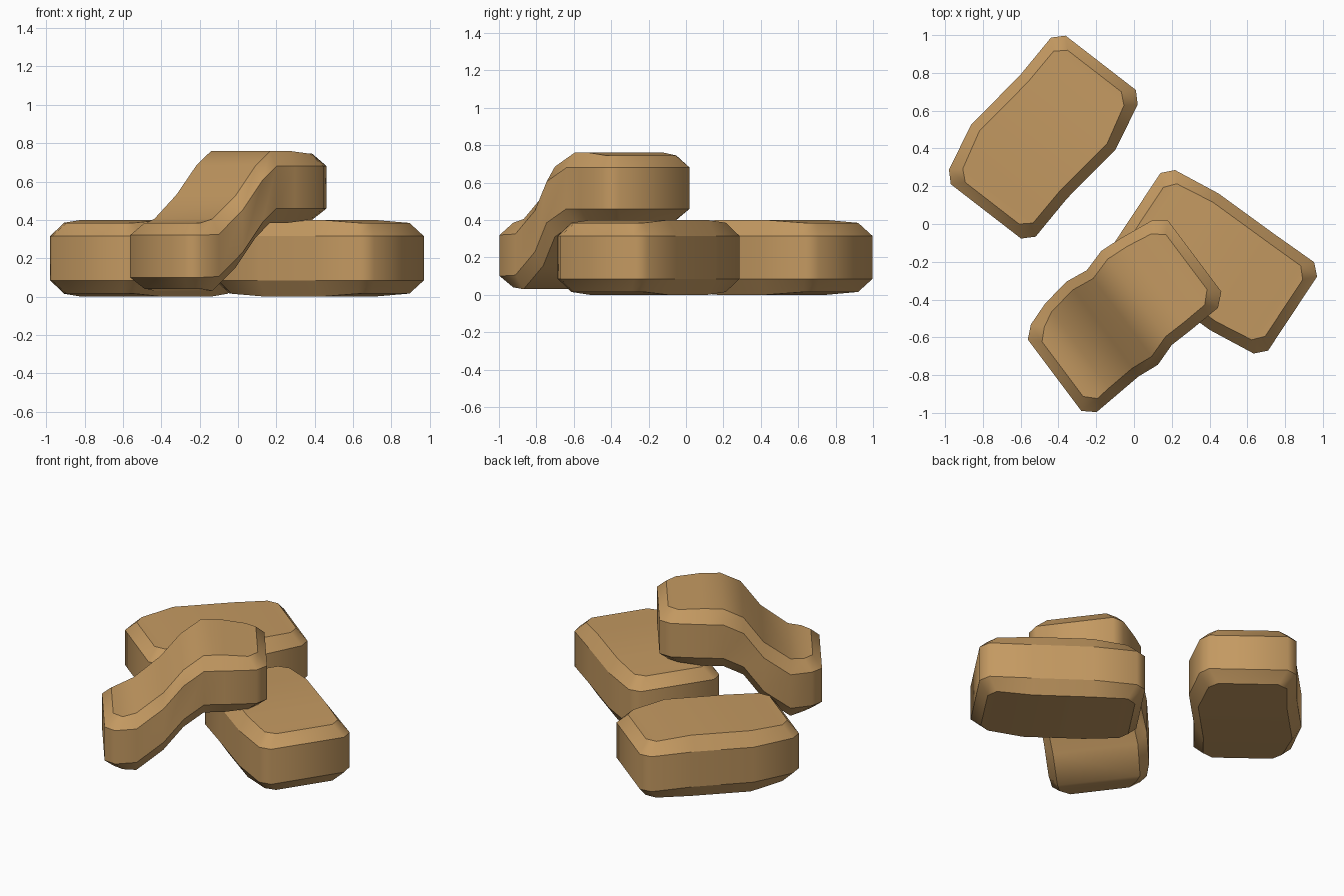
import bpy, bmesh, math

if "Cube" in bpy.data.objects:
    bpy.data.objects.remove(bpy.data.objects["Cube"])

# single sackcloth colour
tan = bpy.data.materials.new("tan_sackcloth")
tan.diffuse_color = (0.55, 0.32, 0.12, 1.0)
tan.use_nodes = True
tan.node_tree.nodes["Principled BSDF"].inputs["Base Color"].default_value = tan.diffuse_color


def sandbag(name, centre, angle, stations, levels):
    """Loft a bag: stations = (along, left, right, lift), levels = (height, inset)."""
    bm = bmesh.new()
    ca, sa = math.cos(angle), math.sin(angle)
    mid = (levels[0][0] + levels[-1][0]) / 2
    rings = []
    for z, inset in levels:
        left, right = [], []
        for u, vl, vr, lift in stations:
            near_end = abs(u) > 0.35
            uu = u * (1 - inset * 2) if near_end else u
            # ends are slightly thinner than the middle
            h = z + lift
            if inset and near_end:
                h += 0.015 if z < mid else -0.015
            for side, v in ((left, vl - inset), (right, vr + inset)):
                side.append(bm.verts.new((centre[0] + uu * ca - v * sa,
                                          centre[1] + uu * sa + v * ca, h)))
        rings.append((left, right))
    # walls and chamfers
    loops = [r + l[::-1] for l, r in rings]
    n = len(loops[0])
    for a, b in zip(loops, loops[1:]):
        for i in range(n):
            j = (i + 1) % n
            bm.faces.new((a[i], a[j], b[j], b[i]))
    # top and bottom as strips across the bag
    for l, r in (rings[0], rings[-1]):
        for i in range(len(l) - 1):
            bm.faces.new((l[i], r[i], r[i + 1], l[i + 1]))
    bmesh.ops.recalc_face_normals(bm, faces=bm.faces[:])
    # soft faces with crisp seams around each level
    for f in bm.faces:
        f.smooth = True
    for loop in loops:
        for i in range(n):
            bm.edges.get((loop[i], loop[(i + 1) % n])).smooth = False
    me = bpy.data.meshes.new(name)
    bm.to_mesh(me)
    bm.free()
    me.materials.append(tan)
    ob = bpy.data.objects.new(name, me)
    bpy.context.collection.objects.link(ob)


def flat_outline(bulge):
    half = [(-0.497, 0.235, -0.235, 0), (-0.442, 0.29, -0.29, 0), (-0.18, bulge, -0.298, 0)]
    return half + [(-u, -vr, -vl, 0) for u, vl, vr, _ in reversed(half)]


ground = [(0.0, 0.055), (0.085, 0), (0.315, 0), (0.40, 0.055)]
leaning = [(0.025, 0.055), (0.10, 0), (0.32, 0), (0.40, 0.055)]

# two bags lying flat
sandbag("left_sandbag", (-0.48, 0.46), math.radians(52.3), flat_outline(0.343), ground)
sandbag("right_sandbag", (0.425, -0.20), math.radians(-33.5), flat_outline(0.314), ground)

# bag slumped over the right one
slumped = [
    (-0.486, 0.206, -0.266, 0), (-0.425, 0.26, -0.32, 0), (-0.296, 0.304, -0.312, 0.005),
    (-0.135, 0.328, -0.302, 0.13), (-0.015, 0.312, -0.314, 0.285), (0.108, 0.348, -0.274, 0.36),
    (0.23, 0.34, -0.272, 0.36), (0.42, 0.316, -0.264, 0.36), (0.486, 0.266, -0.206, 0.36)]
sandbag("slumped_sandbag", (-0.05, -0.485), math.atan2(0.6, 0.8), slumped, leaning)
